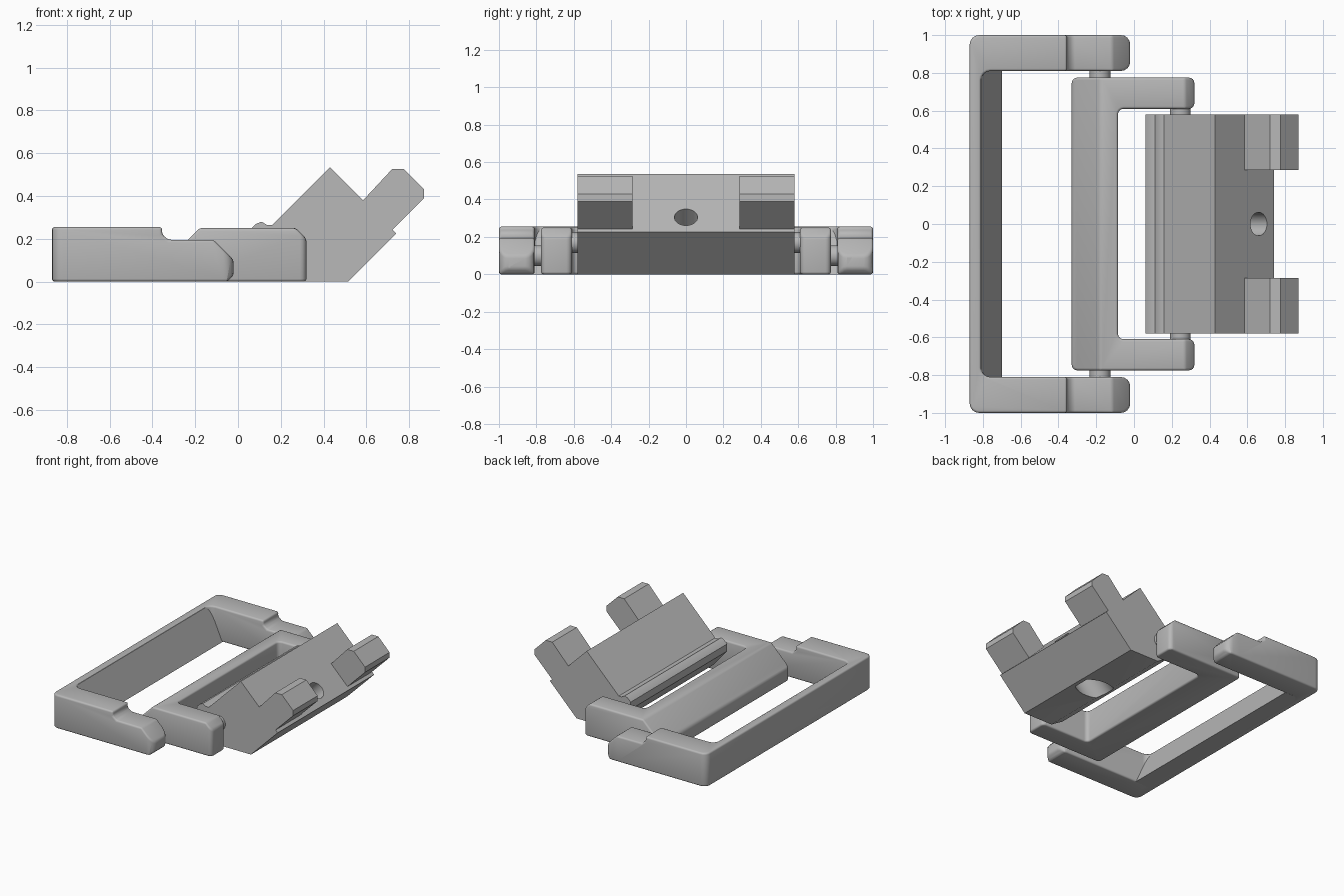
import bpy, bmesh, math
from mathutils import Vector

cube = bpy.data.objects.get("Cube")
if cube:
    bpy.data.objects.remove(cube, do_unlink=True)

grey = bpy.data.materials.new("plain grey")
grey.use_nodes = True
grey.diffuse_color = (0.48, 0.48, 0.48, 1)
grey.node_tree.nodes["Principled BSDF"].inputs["Base Color"].default_value = grey.diffuse_color


def add(name, bm):
    bmesh.ops.recalc_face_normals(bm, faces=bm.faces)
    mesh = bpy.data.meshes.new(name)
    bm.to_mesh(mesh)
    bm.free()
    mesh.materials.append(grey)
    obj = bpy.data.objects.new(name, mesh)
    bpy.context.collection.objects.link(obj)
    return obj


def prism(name, points, low, high, axis="y", radius=0):
    """Extrude an outline along y (points are x, z) or z (points are x, y)."""
    bm = bmesh.new()
    place = (lambda a, b: (a, low, b)) if axis == "y" else (lambda a, b: (a, b, low))
    step = Vector((0, high - low, 0) if axis == "y" else (0, 0, high - low))
    face = bm.faces.new([bm.verts.new(place(*p)) for p in points])
    new = bmesh.ops.extrude_face_region(bm, geom=[face])["geom"]
    bmesh.ops.translate(bm, verts=[v for v in new if isinstance(v, bmesh.types.BMVert)], vec=step)
    if radius:
        along = [e for e in bm.edges
                 if abs((e.verts[0].co - e.verts[1].co).normalized().dot(step.normalized())) > 0.9]
        bmesh.ops.bevel(bm, geom=along, offset=radius, segments=4, profile=0.5, affect="EDGES")
    return add(name, bm)


def select(obj):
    bpy.ops.object.select_all(action="DESELECT")
    obj.select_set(True)
    bpy.context.view_layer.objects.active = obj


def boolean(obj, cutter, operation):
    mod = obj.modifiers.new("cut", "BOOLEAN")
    mod.operation, mod.solver, mod.object = operation, "EXACT", cutter
    select(obj)
    bpy.ops.object.modifier_apply(modifier=mod.name)
    bpy.data.objects.remove(cutter, do_unlink=True)


def soften(obj, width):
    if width:
        mod = obj.modifiers.new("soft edges", "BEVEL")
        mod.width, mod.segments, mod.limit_method = width, 3, "ANGLE"
        mod.angle_limit = math.radians(32)
        mod.use_clamp_overlap = False
        select(obj)
        bpy.ops.object.modifier_apply(modifier=mod.name)
    select(obj)
    bpy.ops.object.shade_smooth_by_angle(angle=math.radians(32))


def rod(name, radius, start, end, radius_end=None):
    start, end = Vector(start), Vector(end)
    bm = bmesh.new()
    bmesh.ops.create_cone(bm, cap_ends=True, segments=32, radius1=radius,
                          radius2=radius_end or radius, depth=(end - start).length)
    bm.transform((end - start).to_track_quat("Z", "Y").to_matrix().to_4x4())
    bmesh.ops.translate(bm, verts=bm.verts, vec=(start + end) / 2)
    return add(name, bm)


def c_frame(name, back, bar, tip, inner, outer, side, radius):
    """C-shaped plan, trimmed by a side profile."""
    plan = [(back, -outer), (tip, -outer), (tip, -inner), (bar, -inner),
            (bar, inner), (tip, inner), (tip, outer), (back, outer)]
    frame = prism(name, plan, 0, 0.3, "z", radius)
    boolean(frame, prism("trim", side, -1.2, 1.2), "INTERSECT")
    soften(frame, 0.013)
    return frame


# Outer frame, with a step and chamfer at the arm tips
c_frame("outer_frame", -0.87, -0.81, -0.02, 0.81, 1.0,
        [(-1, 0), (-0.05, 0), (-0.02, 0.03), (-0.02, 0.10), (-0.115, 0.195),
         (-0.325, 0.195), (-0.355, 0.22), (-0.355, 0.255), (-1, 0.255)], 0.05)
prism("outer_bar_slope", [(-0.83, 0), (-0.70, 0), (-0.81, 0.25), (-0.83, 0.25)], -0.82, 0.82)

# Middle frame, with a sloped back bar
c_frame("middle_frame", -0.33, -0.085, 0.32, 0.61, 0.775,
        [(-0.33, 0), (0.4, 0), (0.4, 0.12), (0.27, 0.25), (-0.18, 0.25), (-0.33, 0.10)], 0.03)

# Latch body, tilted, with a bead along its back edge
body = prism("latch_body",
             [(0.43, 0.535), (0.74, 0.225), (0.515, 0), (0.27, 0), (0.17, 0.06), (0.06, 0.19),
              (0.06, 0.245), (0.085, 0.27), (0.11, 0.28), (0.135, 0.265), (0.16, 0.265)],
             -0.58, 0.58)
boolean(body, rod("bore", 0.062, (0.8, 0, 0.445), (0.25, 0, -0.105)), "DIFFERENCE")
boolean(body, rod("counterbore", 0.11, (0.27, 0, -0.085), (0.42, 0, 0.065)), "DIFFERENCE")
soften(body, 0)

# Prongs and hinge pins on both sides
for label, s in (("left", 1), ("right", -1)):
    low, high = sorted((s * 0.285, s * 0.58))
    prism(label + "_prong",
          [(0.585, 0.38), (0.72, 0.525), (0.775, 0.525), (0.87, 0.43), (0.87, 0.39),
           (0.70, 0.22), (0.55, 0.35)], low, high)
    for part, x, z, a, b in (("outer_pin", -0.18, 0.10, 0.72, 0.86),
                             ("latch_pin", 0.245, 0.17, 0.53, 0.66)):
        soften(rod(label + "_" + part, 0.055, (x, s * a, z), (x, s * b, z)), 0)
